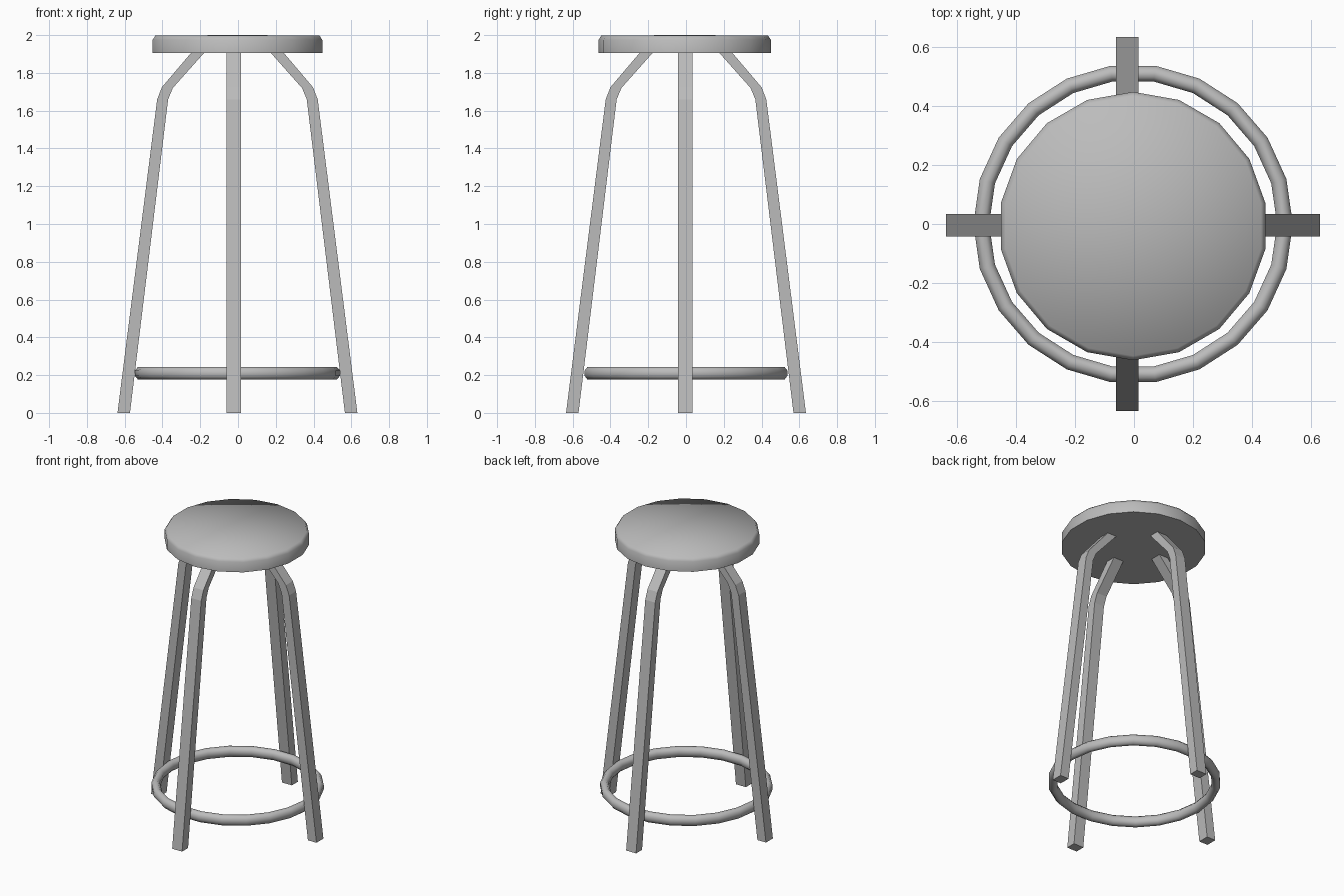
import bpy, bmesh
from math import sin, cos, pi, radians
from mathutils import Matrix, Vector

cube = bpy.data.objects.get("Cube")
if cube:
    bpy.data.objects.remove(cube, do_unlink=True)

grey = bpy.data.materials.new("plain grey")
grey.use_nodes = True
colour = (0.5, 0.5, 0.5, 1)
grey.diffuse_color = colour
grey.node_tree.nodes["Principled BSDF"].inputs["Base Color"].default_value = colour


def finish(name, bm, smooth_angle=None):
    """Turn a bmesh into a named object, optionally smooth below an angle."""
    bmesh.ops.recalc_face_normals(bm, faces=bm.faces)
    mesh = bpy.data.meshes.new(name)
    bm.to_mesh(mesh)
    bm.free()
    mesh.materials.append(grey)
    obj = bpy.data.objects.new(name, mesh)
    bpy.context.collection.objects.link(obj)
    if smooth_angle:
        bpy.ops.object.select_all(action='DESELECT')
        obj.select_set(True)
        bpy.context.view_layer.objects.active = obj
        bpy.ops.object.shade_smooth_by_angle(angle=radians(smooth_angle))
    return obj


def circle(bm, radius, z, sides, centre):
    """Ring of vertices with one vertex pointing to +y."""
    return [bm.verts.new((centre[0] + radius * sin(2 * pi * i / sides),
                          centre[1] + radius * cos(2 * pi * i / sides), z))
            for i in range(sides)]


def bridge(bm, a, b):
    for i in range(len(a)):
        j = (i + 1) % len(a)
        bm.faces.new((a[i], a[j], b[j], b[i]))


# Seat: disc with a soft upper rim
SIDES = 18
centre = (-0.003, -0.007)
bm = bmesh.new()
rings = [circle(bm, r, z, SIDES, centre)
         for r, z in ((0.456, 1.905), (0.456, 1.975), (0.441, 1.998))]
for low, high in zip(rings, rings[1:]):
    bridge(bm, low, high)
bm.faces.new(rings[0])
hub = bm.verts.new((*centre, 2.0))
for i in range(SIDES):
    bm.faces.new((rings[-1][i], rings[-1][(i + 1) % SIDES], hub))
finish("seat", bm, 75)

# Foot ring: faceted loop with a rounded section
bm = bmesh.new()
SEGMENTS, SECTION = 22, 8
loops = []
for k in range(SECTION):
    a = 2 * pi * (k + 0.5) / SECTION
    loops.append(circle(bm, 0.516 + 0.029 * cos(a), 0.21 + 0.036 * sin(a),
                        SEGMENTS, (-0.003, 0)))
for k in range(SECTION):
    bridge(bm, loops[k], loops[(k + 1) % SECTION])
bmesh.ops.rotate(bm, verts=bm.verts, cent=(-0.003, 0, 0),
                 matrix=Matrix.Rotation(pi / SEGMENTS, 3, 'Z'))
finish("foot_ring", bm, 60)

# Legs: square bar bent inward beneath the seat; (outer, inner) side points
outer = [(0.635, 0), (0.425, 1.66), (0.40, 1.724), (0.225, 1.93)]
inner = [(0.569, 0), (0.367, 1.66), (0.342, 1.72), (0.155, 1.93)]


def leg(name, angle, offset):
    bm = bmesh.new()
    sections = []
    for (ro, zo), (ri, zi) in zip(outer, inner):
        sections.append([bm.verts.new(p) for p in (
            (ro, -0.038, zo), (ro, 0.038, zo), (ri, 0.038, zi), (ri, -0.038, zi))])
    for a, b in zip(sections, sections[1:]):
        bridge(bm, a, b)
    bm.faces.new(sections[0])
    bm.faces.new(sections[-1])
    bm.transform(Matrix.Translation(Vector(offset)) @ Matrix.Rotation(angle, 4, 'Z'))
    finish(name, bm)


leg("left_leg", 0, (-0.003, -0.004, 0))
leg("back_leg", pi / 2, (-0.023, 0, 0))
leg("right_leg", pi, (-0.003, -0.004, 0))
leg("front_leg", -pi / 2, (-0.023, 0, 0))
